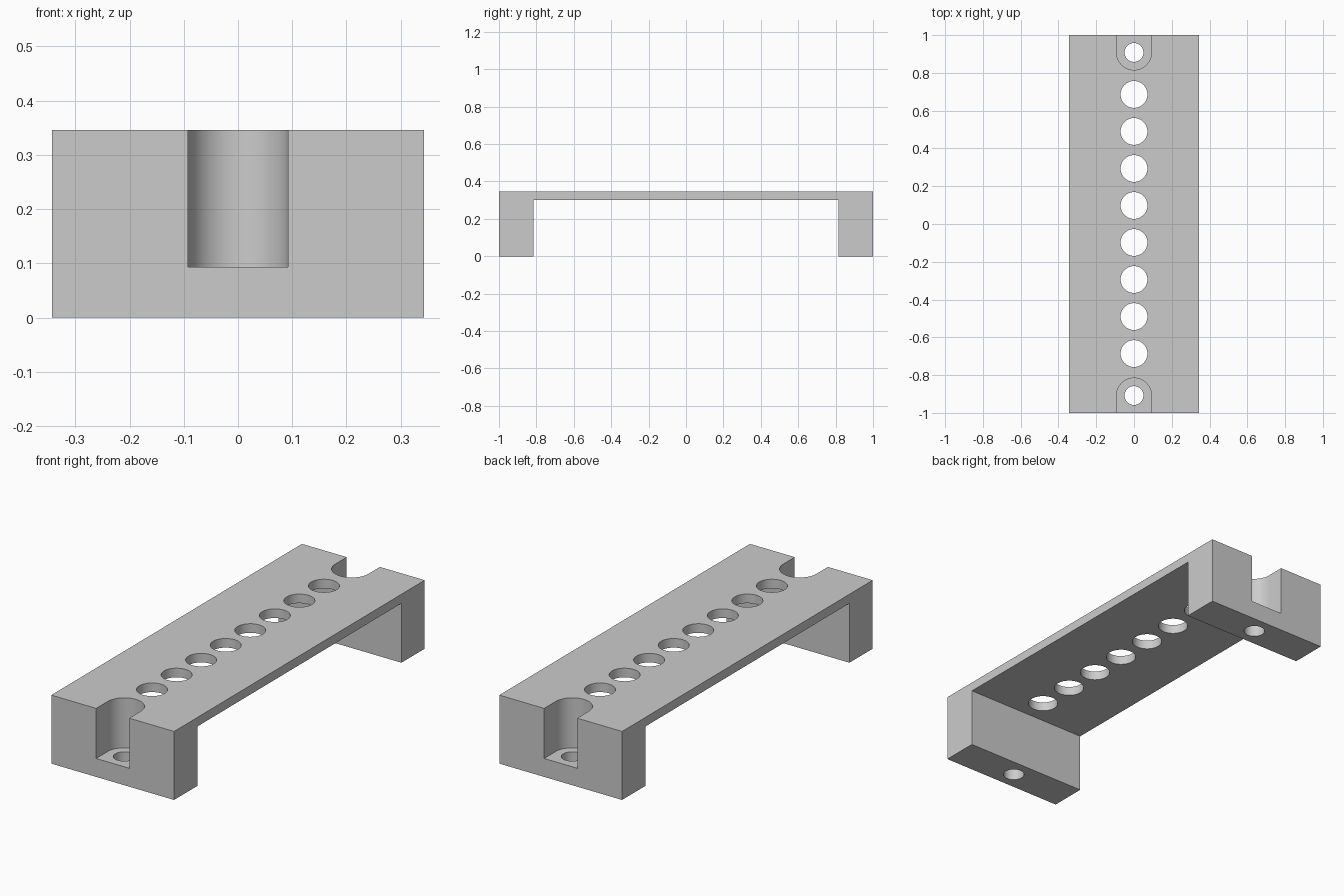
import bpy, bmesh
from math import sin, cos, pi
from mathutils import Vector

cube = bpy.data.objects.get("Cube")
if cube:
    bpy.data.objects.remove(cube, do_unlink=True)

# Main dimensions
HALF_W, HEIGHT, PLATE_BOTTOM, LEG_INNER = 0.343, 0.346, 0.30, 0.8145
SLOT_Y, SLOT_R, SLOT_FLOOR = 0.908, 0.0925, 0.093
BOLT_R, HOLE_R, HOLE_STEP = 0.05, 0.071, 0.196

grey = bpy.data.materials.new("plain grey")
grey.use_nodes = True
colour = (0.6, 0.6, 0.6, 1)
grey.diffuse_color = colour
grey.node_tree.nodes["Principled BSDF"].inputs["Base Color"].default_value = colour


def prism(name, outline, direction):
    """Extrude a closed outline of 3D points along a direction."""
    bm = bmesh.new()
    face = bm.faces.new([bm.verts.new(p) for p in outline])
    ext = bmesh.ops.extrude_face_region(bm, geom=[face])
    moved = [v for v in ext["geom"] if isinstance(v, bmesh.types.BMVert)]
    bmesh.ops.translate(bm, verts=moved, vec=Vector(direction))
    bmesh.ops.recalc_face_normals(bm, faces=bm.faces)
    mesh = bpy.data.meshes.new(name)
    bm.to_mesh(mesh)
    bm.free()
    obj = bpy.data.objects.new(name, mesh)
    bpy.context.collection.objects.link(obj)
    mesh.materials.append(grey)
    return obj


def arc(y, z, radius, start, end, steps):
    return [(radius * cos(a), y + radius * sin(a), z)
            for a in (start + (end - start) * i / steps for i in range(steps + 1))]


def cut(target, cutter):
    """Subtract the cutter, apply the result and discard the cutter."""
    mod = target.modifiers.new("cut", "BOOLEAN")
    mod.operation, mod.solver, mod.object = "DIFFERENCE", "EXACT", cutter
    bpy.context.view_layer.objects.active = target
    bpy.ops.object.modifier_apply(modifier=mod.name)
    bpy.data.objects.remove(cutter, do_unlink=True)


def drill(target, y, radius, low, high):
    outline = arc(y, low, radius, 0, 2 * pi, 48)[:-1]
    cut(target, prism("hole_cutter", outline, (0, 0, high - low)))


# Bridge body: top plate with a leg at each end
half = [(LEG_INNER, PLATE_BOTTOM), (LEG_INNER, 0), (1, 0), (1, HEIGHT)]
profile = half + [(-y, z) for y, z in reversed(half)]
bracket = prism("bridge_bracket", [(-HALF_W, y, z) for y, z in profile],
                (2 * HALF_W, 0, 0))

# Row of round holes through the plate
for i in range(8):
    drill(bracket, (i - 3.5) * HOLE_STEP, HOLE_R, 0.2, 0.5)

# Open-ended screw recess and bolt hole in each leg
for side in (-1, 1):
    rounded = arc(side * SLOT_Y, SLOT_FLOOR, SLOT_R, 0, -side * pi, 32)
    mouth = [(-SLOT_R, side * 1.1, SLOT_FLOOR), (SLOT_R, side * 1.1, SLOT_FLOOR)]
    cut(bracket, prism("recess_cutter", rounded + mouth, (0, 0, 0.4)))
    drill(bracket, side * SLOT_Y, BOLT_R, -0.1, 0.2)

# Smooth hole walls, sharp edges elsewhere
bpy.ops.object.select_all(action="DESELECT")
bracket.select_set(True)
bpy.context.view_layer.objects.active = bracket
bpy.ops.object.shade_smooth_by_angle(angle=pi / 6)
